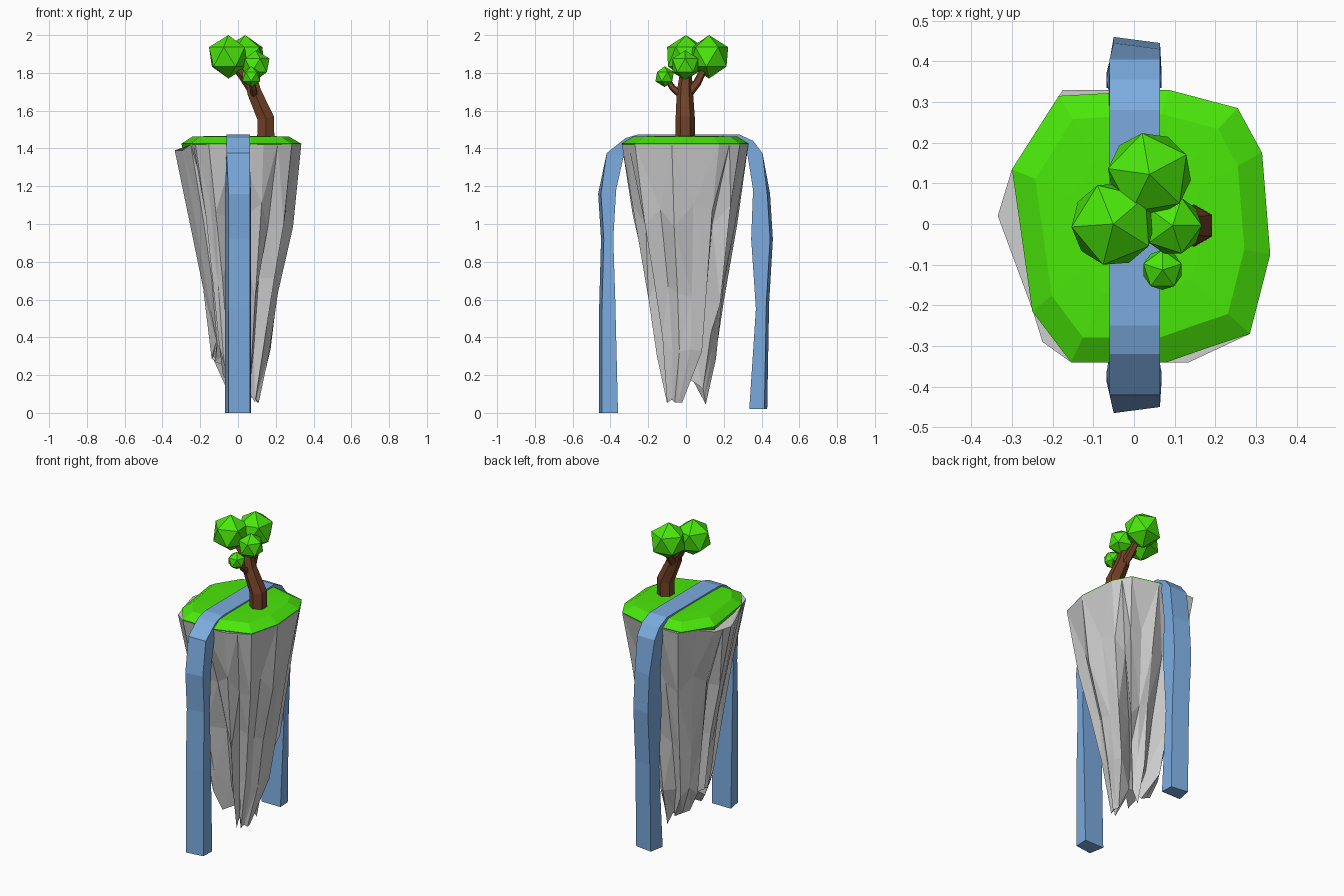
import bpy, bmesh, math, random
from mathutils import Vector, Matrix

if "Cube" in bpy.data.objects:
    bpy.data.objects.remove(bpy.data.objects["Cube"])

random.seed(4)


def material(name, rgb):
    m = bpy.data.materials.new(name)
    m.diffuse_color = (*rgb, 1)
    m.use_nodes = True
    m.node_tree.nodes["Principled BSDF"].inputs["Base Color"].default_value = m.diffuse_color
    return m


GRASS = material("grass green", (0.069, 0.80, 0.003))
ROCK = material("stone grey", (0.62, 0.62, 0.62))
WATER = material("water blue", (0.20, 0.41, 0.74))
BARK = material("bark brown", (0.165, 0.052, 0.02))


def finish(name, bm, mat):
    bmesh.ops.recalc_face_normals(bm, faces=bm.faces)
    if bm.calc_volume(signed=True) < 0:
        bmesh.ops.reverse_faces(bm, faces=bm.faces)
    mesh = bpy.data.meshes.new(name)
    bm.to_mesh(mesh)
    bm.free()
    mesh.materials.append(mat)
    ob = bpy.data.objects.new(name, mesh)
    bpy.context.collection.objects.link(ob)
    return ob


def loft(bm, rings, cap_start=True, cap_end=True):
    """Skin a list of rings that have equal point counts."""
    vs = [[bm.verts.new(p) for p in r] for r in rings]
    n = len(vs[0])
    for a, b in zip(vs, vs[1:]):
        for i in range(n):
            j = (i + 1) % n
            bm.faces.new((a[i], a[j], b[j], b[i]))
    if cap_start:
        bm.faces.new(vs[0][::-1])
    if cap_end:
        bm.faces.new(vs[-1])
    return vs


# Rock: inverted cone of broad blocks, split by a few grooves that deepen downward
outline = [(-.335, .02), (-.30, .135), (-.175, .33), (.085, .33), (.255, .285),
           (.315, .175), (.335, -.075), (.285, -.27), (.135, -.34),
           (-.155, -.34), (-.225, -.29), (-.25, -.21)]
tips = [(-.13, .01, .30), (-.07, .06, .15), (.02, .09, .10), (.06, .105, .045),
        (.085, .09, .13), (.10, -.02, .055), (.11, -.06, .055), (.09, -.10, .055),
        (.06, -.10, .05), (-.04, -.10, .14), (-.08, -.08, .20), (-.12, -.05, .27)]
groove = [.45, 0, .3, 0, .6, 0, .08, .3, .5, 0, .45, .1]    # depth after each ridge
n = len(outline)
rings = []
for z, s, deepen in [(1.42, 1, 0), (1.05, .81, .45), (.64, .615, .85), (.34, .475, 1)]:
    ring = []
    for i, p in enumerate(outline):
        p, q = Vector(p), Vector(outline[(i + 1) % n])
        for k, pt in enumerate((p, (p + q) / 2)):
            f, dz, cx = s, 0, .012
            if z > 1.4:
                dz, cx = (-.03 if pt.x < -.28 else 0), 0
            else:
                f *= random.uniform(.95, 1.04) * (1 - groove[i] * deepen * k)
                dz = random.uniform(-.08, .08)
            ring.append((cx + pt.x * f, pt.y * f, z + dz))
    rings.append(ring)
ring, centre = [], Vector((.025, 0, .24))
for i, p in enumerate(tips):
    p, q = Vector(p), Vector(tips[(i + 1) % n])
    ring += [p, ((p + q) / 2).lerp(centre, groove[i])]
rings.append(ring)
bm = bmesh.new()
vs = loft(bm, rings, cap_end=False)
hollow = bm.verts.new(centre)
for i in range(2 * n):
    bm.faces.new((vs[-1][i], vs[-1][(i + 1) % (2 * n)], hollow))
bmesh.ops.triangulate(bm, faces=[f for f in bm.faces if len(f.verts) == 4])
finish("rock", bm, ROCK)

# Grass cap: bevelled slab on the rock
edge = [(-.30, .135), (-.185, .315), (.085, .33), (.255, .285), (.315, .175),
        (.335, -.075), (.285, -.27), (.18, -.305), (.08, -.34), (-.155, -.34),
        (-.25, -.215)]
bm = bmesh.new()
loft(bm, [[(x * .97, y * .97, 1.395) for x, y in edge],
          [(x, y, 1.425) for x, y in edge],
          [(x * .81, y * .82, 1.462) for x, y in edge],
          [(x * .5, y * .5, 1.466) for x, y in edge]])
finish("grass_top", bm, GRASS)

# Waterfall: one ribbon over the top, as (outer y, z, inner y, z) stations
stations = [(-.46, 0, -.36, 0), (-.46, .55, -.375, .62), (-.45, .92, -.385, .92),
            (-.465, 1.16, -.37, 1.18), (-.42, 1.375, -.33, 1.36),
            (-.32, 1.455, -.28, 1.41), (-.25, 1.475, -.22, 1.43),
            (.28, 1.475, .25, 1.43), (.355, 1.44, .30, 1.41),
            (.405, 1.375, .325, 1.37), (.445, 1.16, .355, 1.18),
            (.46, .92, .345, .92), (.44, .58, .37, .55), (.43, .02, .335, .02)]
rings = []
for yo, zo, yi, zi in stations:
    leg = zo < 1.3
    skew = math.copysign(.015, yo) if leg else 0
    w = .068 if leg else .062
    rings.append([(-.05 if leg else -.06, yo, zo), (.064, yo - skew, zo),
                  (w, yi, zi), (-w, yi, zi)])
bm = bmesh.new()
loft(bm, rings)
finish("waterfall", bm, WATER)


# Tree wood: tapered tubes along short paths
def limb(name, path, sides=6):
    rings = []
    for k, (x, y, z, r) in enumerate(path):
        a = Vector(path[max(k - 1, 0)][:3])
        b = Vector(path[min(k + 1, len(path) - 1)][:3])
        rot = Vector((0, 0, 1)).rotation_difference(b - a)
        rings.append([Vector((x, y, z)) + rot @ Vector((
            r * math.cos(t), r * math.sin(t), 0))
            for t in (2 * math.pi * (i + .5) / sides for i in range(sides))])
    bm = bmesh.new()
    loft(bm, rings)
    finish(name, bm, BARK)


limb("trunk", [(.147, -.004, 1.44, .053), (.147, -.004, 1.56, .051),
               (.085, -.006, 1.70, .043), (.065, 0, 1.81, .03)])
limb("branch_left", [(.09, -.01, 1.67, .022), (.08, -.07, 1.72, .018), (.07, -.11, 1.78, .014)], 5)
limb("branch_right", [(.085, 0, 1.68, .03), (.075, .06, 1.75, .023), (.05, .11, 1.85, .018)], 5)
limb("branch_middle", [(.08, 0, 1.71, .03), (.03, 0, 1.78, .025), (-.04, 0, 1.87, .02)], 5)

# Foliage: icosahedron clumps
for i, (x, y, z, r, turn) in enumerate([(-.051, 0, 1.885, .115, 40), (.038, .122, 1.885, .115, 28),
                                        (.095, -.004, 1.84, .08, 0), (.07, -.113, 1.78, .055, 18)]):
    bm = bmesh.new()
    bmesh.ops.create_icosphere(bm, subdivisions=1, radius=r, matrix=Matrix.Translation((x, y, z))
                               @ Matrix.Rotation(math.radians(turn), 4, 'Z'))
    finish(f"foliage_{i + 1}", bm, GRASS)
